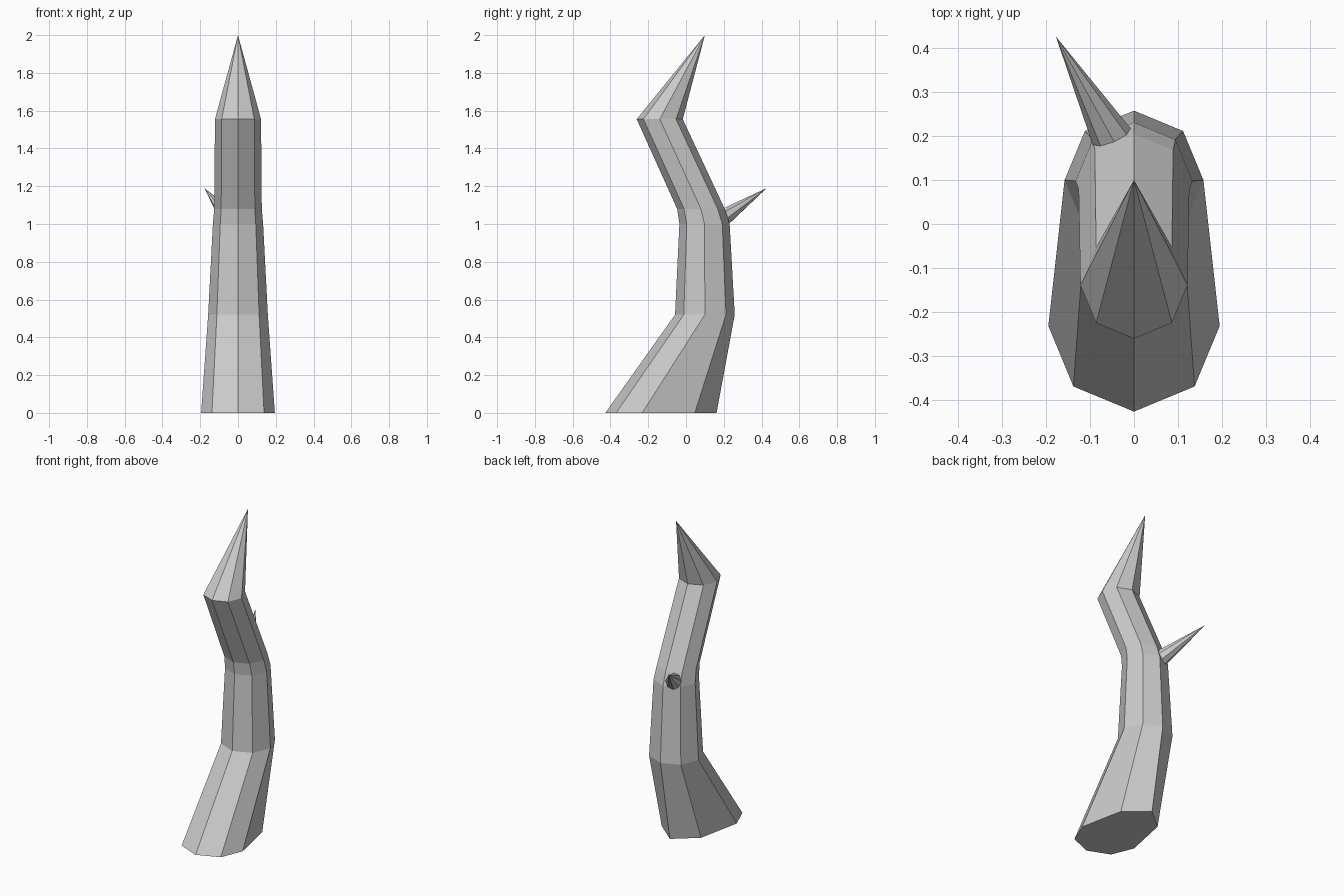
import bpy, bmesh
from math import sin, cos, pi
from mathutils import Vector

if "Cube" in bpy.data.objects:
    bpy.data.objects.remove(bpy.data.objects["Cube"])

SIDES = 8


def finish(bm, name):
    bmesh.ops.recalc_face_normals(bm, faces=bm.faces)
    mesh = bpy.data.meshes.new(name)
    bm.to_mesh(mesh)
    bm.free()
    obj = bpy.data.objects.new(name, mesh)
    bpy.context.collection.objects.link(obj)
    return obj


def add_ring(bm, z, y, radius, back_stretch=1.0):
    # Octagon starting at the front; the back half may be stretched
    ring = []
    for k in range(SIDES):
        a = 2 * pi * k / SIDES
        dy = -radius * cos(a)
        if dy > 0:
            dy *= back_stretch
        ring.append(bm.verts.new((radius * sin(a), y + dy, z)))
    return ring


# Trunk: bent octagonal stem with flared foot and pointed tip
bm = bmesh.new()
sections = [  # z, centre y, radius, back stretch
    (0.00, -0.232, 0.195, 2.02),
    (0.52, 0.100, 0.158, 1.0),
    (1.00, 0.098, 0.133, 1.0),
    (1.08, 0.079, 0.126, 1.0),
    (1.555, -0.139, 0.122, 1.0),
]
rings = [add_ring(bm, *s) for s in sections]
bm.faces.new(rings[0][::-1])
for low, up in zip(rings, rings[1:]):
    for k in range(SIDES):
        n = (k + 1) % SIDES
        if k < SIDES // 2:
            bm.faces.new((low[k], low[n], up[n], up[k]))
        else:
            bm.faces.new((low[n], up[n], up[k], low[k]))
tip = bm.verts.new((0, 0.10, 2.0))
for k in range(SIDES):
    bm.faces.new((rings[-1][k], rings[-1][(k + 1) % SIDES], tip))
finish(bm, "trunk")

# Thorn: small cone growing from the back left of the trunk
start, end = Vector((-0.040, 0.178, 1.019)), Vector((-0.178, 0.427, 1.19))
axis = end - start
bm = bmesh.new()
bmesh.ops.create_cone(bm, cap_ends=True, segments=SIDES, radius1=0.051,
                      radius2=0, depth=axis.length)
bmesh.ops.remove_doubles(bm, verts=bm.verts, dist=1e-5)
thorn = finish(bm, "thorn")
thorn.location = (start + end) / 2
thorn.rotation_mode = 'QUATERNION'
thorn.rotation_quaternion = axis.to_track_quat('Z', 'Y')
